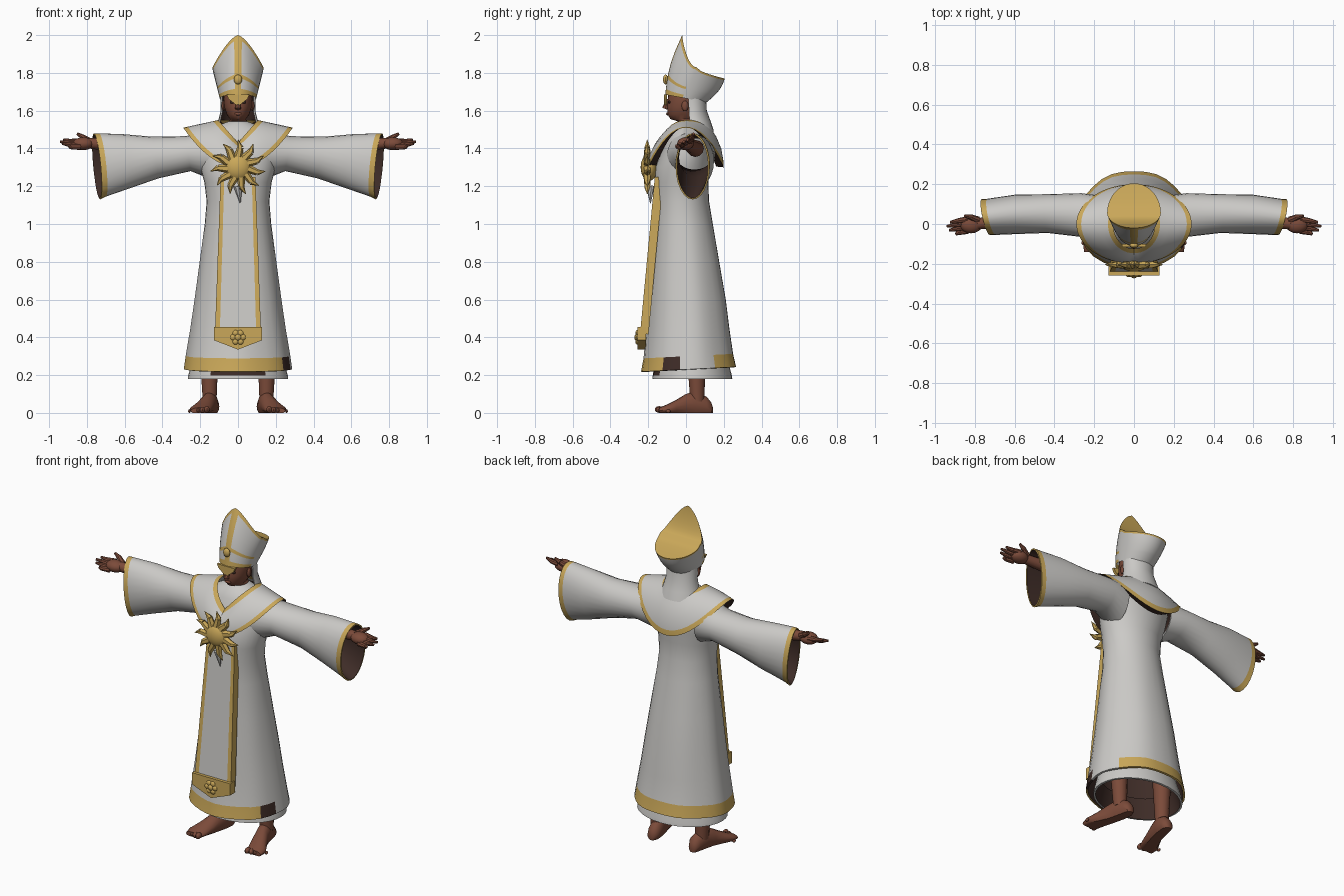
import bpy, bmesh
from math import sin, cos, pi, radians
from mathutils import Vector, Matrix

cube = bpy.data.objects.get("Cube")
if cube:
    bpy.data.objects.remove(cube, do_unlink=True)


def material(name, rgb):
    m = bpy.data.materials.new(name)
    m.use_nodes = True
    m.diffuse_color = (*rgb, 1)
    m.node_tree.nodes["Principled BSDF"].inputs["Base Color"].default_value = (*rgb, 1)
    return m


WHITE = material("white cloth", (0.6, 0.59, 0.57))
GOLD = material("gold trim", (0.59, 0.39, 0.10))
DARK = material("dark lining", (0.048, 0.025, 0.02))
SKIN = material("brown skin", (0.2, 0.07, 0.042))
CLOTH = [WHITE, GOLD, DARK]


def finish(name, bm, mats, thick=0, lining=0, mirror=False, angle=40):
    mesh = bpy.data.meshes.new(name)
    bm.to_mesh(mesh)
    bm.free()
    obj = bpy.data.objects.new(name, mesh)
    bpy.context.collection.objects.link(obj)
    for m in mats:
        mesh.materials.append(m)
    if thick:
        s = obj.modifiers.new("thickness", 'SOLIDIFY')
        s.thickness, s.material_offset = thick, lining
    if mirror:
        obj.modifiers.new("mirror", 'MIRROR').use_mirror_merge = False
    bpy.ops.object.select_all(action='DESELECT')
    obj.select_set(True)
    bpy.context.view_layer.objects.active = obj
    bpy.ops.object.convert(target='MESH')
    bpy.ops.object.shade_smooth_by_angle(angle=radians(angle))
    return obj


def loft(name, rings, mats=CLOTH, rule=lambda r, c: 0, closed=True, cap=False, **kw):
    """Skin a list of point rings; rule gives each face its material slot."""
    bm = bmesh.new()
    vs = [[bm.verts.new(p) for p in ring] for ring in rings]
    n = len(vs[0])
    for r in range(len(vs) - 1):
        for c in range(n if closed else n - 1):
            d = (c + 1) % n
            f = bm.faces.new((vs[r][c], vs[r][d], vs[r + 1][d], vs[r + 1][c]))
            f.material_index = rule(r, c)
    if cap:
        bm.faces.new(vs[0][::-1])
        bm.faces.new(vs[-1])
    return finish(name, bm, mats, **kw)


def angles(n):
    return [2 * pi * i / n for i in range(n)]


def oval(z, hx, front, back, n=32, ripple=0, tilt=0):
    """Horizontal ring, starting at the front; tilt raises the back."""
    ring = []
    for a in angles(n):
        k = 1 + ripple * cos(7 * a)
        y = (front + back) / 2 - (back - front) / 2 * cos(a) * k
        ring.append((hx * sin(a) * k, y, z + tilt * y))
    return ring


def cones(bm, parts, sides=10):
    for p, q, r0, r1 in parts:
        p, q = Vector(p), Vector(q)
        rot = (q - p).to_track_quat('Z', 'Y').to_matrix().to_4x4()
        bmesh.ops.create_cone(bm, cap_ends=True, segments=sides, radius1=r0, radius2=r1,
                              depth=(q - p).length,
                              matrix=Matrix.Translation((p + q) / 2) @ rot)


def ball(bm, at, size, seg=16):
    bmesh.ops.create_uvsphere(bm, u_segments=seg, v_segments=seg // 2 + 2, radius=1,
                              matrix=Matrix.Translation(at) @ Matrix.Diagonal((*size, 1)))


def prism(name, pts, y0, y1, mat):
    loft(name, [[(x, y, z) for x, z in pts] for y in (y1, y0)], [mat], cap=True)


# Robe with a gold hem that breaks off on the left side, and the under-robe
def hem_rule(r, c):
    if r > 0 or c in (7, 8, 9, 10):
        return 0
    return 2 if c in (5, 6) else 1


robe = [(.23, .287, -.235, .268), (.3, .277, -.222, .252), (.45, .252, -.207, .232),
        (.6, .23, -.195, .213), (.8, .203, -.18, .178), (1.0, .176, -.165, .142),
        (1.12, .166, -.163, .122), (1.22, .178, -.165, .118), (1.3, .2, -.163, .13),
        (1.4, .215, -.122, .13), (1.48, .19, -.095, .12), (1.53, .085, -.06, .08),
        (1.545, .045, -.03, .065)]
loft("robe", [oval(*r, ripple=.012 if r[0] < .9 else 0, tilt=.05 if r[0] < .4 else 0)
              for r in robe], rule=hem_rule, thick=.012, lining=2)
loft("under_robe", [oval(.18, .266, -.178, .245), oval(.198, .264, -.176, .243),
                    oval(.3, .235, -.16, .215)],
     rule=lambda r, c: 2 if r and (c < 3 or c > 28) else 0, thick=.012, lining=2)

# Sleeves: x and z at the top and bottom edge, then front and back y, then cuff slant
sleeve = [(.15, .15, 1.49, 1.24, -.1, .14, 0), (.28, .25, 1.465, 1.28, -.065, .155, 0),
          (.45, .42, 1.462, 1.242, -.045, .15, 0), (.6, .57, 1.475, 1.19, -.05, .148, .01),
          (.735, .7, 1.48, 1.145, -.055, .127, .02), (.763, .73, 1.48, 1.13, -.055, .125, .02)]
rings = []
for xt, xb, zt, zb, yf, yb, slant in sleeve:
    rings.append([((xt + xb) / 2 + (xt - xb) / 2 * sin(a) + slant * cos(a),
                   (yf + yb) / 2 + (yb - yf) / 2 * cos(a),
                   (zt + zb) / 2 + (zt - zb) / 2 * sin(a)) for a in angles(24)])
loft("sleeves", rings, rule=lambda r, c: int(r == 4), thick=.008, lining=2, mirror=True)

# Shoulder cape with gold borders, a V neck and a dark turned-in underside
rings = []
for t in (0, .13, .4, .65, .86, 1):
    ring = []
    for a in angles(48):
        s, k = abs(sin(a)), cos(a)
        outer = Vector((.29 * sin(a), -.2 * k, 1.3 + .21 * s ** 2))
        inner = Vector((.105 * sin(a), -.125 * k if k > 0 else -.1 * k,
                        1.43 + .12 * s if k > 0 else 1.55))
        p = outer.lerp(inner, t)
        p.y -= .028 * k * sin(pi * t)
        ring.append(p)
    rings.append(ring)
under = [(p.x * .86, p.y * .8, p.z + .004) for p in rings[0]]
loft("shoulder_cape", [under] + rings, rule=lambda r, c: 2 if r == 0 else int(r in (1, 5)))

# Long front panel with gold borders and a pointed gold end
rings = []
for i in range(8):
    z = .42 + .83 * i / 7
    w = .122 - .03 * i / 7
    y = -.165 - .08 * (1.25 - z) / .85
    rings.append([(w * k, y, z) for k in (-1, -.79, 0, .79, 1)])
loft("front_panel", rings, rule=lambda r, c: int(c in (0, 3)), closed=False, thick=.045)
end = [(-.128, .455), (-.128, .385), (0, .335), (.128, .385), (.128, .455)]
prism("panel_end", end, -.258, -.212, GOLD)
bm = bmesh.new()
for a in angles(6):
    ball(bm, (.026 * cos(a), -.258, .4 + .026 * sin(a)), (.016, .01, .016), 10)
ball(bm, (0, -.262, .4), (.017, .012, .017), 10)
finish("panel_rosette", bm, [GOLD])

# Sun badge with a cloth tassel under it
bm = bmesh.new()
ball(bm, (0, -.195, 1.3), (.072, .045, .072), 24)
for a in angles(11):
    d = Vector((sin(a), 0, cos(a)))
    bend = Vector((d.z, 0, -d.x)) * .012
    c = Vector((0, -.205, 1.3))
    cones(bm, [(c + d * .055, c + d * .105 + bend, .022, .017),
               (c + d * .104 + bend, c + d * .148, .017, .001)], 6)
finish("sun_badge", bm, [GOLD])
bm = bmesh.new()
cones(bm, [((0, -.19, 1.2), (.012, -.188, 1.11), .024, .002)], 8)
finish("badge_tassel", bm, [WHITE])

# Head, ears, nose and eyes
head = [(1.47, .055, -.03, .07), (1.54, .05, -.03, .07), (1.555, .042, -.082, .07),
        (1.58, .06, -.098, .08), (1.62, .073, -.1, .09), (1.66, .077, -.097, .095),
        (1.71, .075, -.09, .095)]
loft("head", [oval(*r, n=24) for r in head], [SKIN], cap=True)
bm = bmesh.new()
cones(bm, [((0, -.112, 1.61), (0, -.092, 1.66), .016, .008)], 8)
for s in (-1, 1):
    ball(bm, (s * .077, -.005, 1.625), (.01, .018, .028), 10)
ball(bm, (0, -.098, 1.583), (.022, .007, .008), 10)
finish("nose_ears_mouth", bm, [SKIN])
bm = bmesh.new()
ball(bm, (.03, -.088, 1.645), (.014, .008, .008), 10)
finish("eyes", bm, [DARK], mirror=True)

# Cloth hanging from the hat over the back of the neck
rings = []
for z, hx, hy, mid in ((1.49, .125, .11, .038), (1.54, .106, .09, .042),
                       (1.6, .092, .075, .035), (1.69, .094, .075, .03)):
    rings.append([(hx * sin(a), mid - hy * cos(a), z)
                  for a in (radians(75 + 210 * i / 16) for i in range(17))])
loft("neck_cloth", rings, closed=False, thick=.008, lining=2)

# Tall hat: wall from brow to a rim that peaks at the front, hollowed gold top
COLS = 40


def hat_point(a, t):
    s, k = abs(sin(a)), cos(a)
    base = Vector((.097 * sin(a), -.11 * k, 1.665 + .02 * k))
    if k > 0:
        rim = Vector((.135 * sin(a), .055 - .075 * k, 1.83 + .17 * (1 - s ** 1.5)))
    else:
        rim = Vector((.135 * sin(a), .055 - .15 * k, 1.83 - .06 * (-k) ** .6))
    p = base.lerp(rim, t)
    p.y -= .018 * k * sin(pi * t)
    return p


def hat_rule(r, c):
    d = min(c, COLS - 1 - c)
    return int(r == 6 or d == 0 or (r in (0, 2) and d < 9))


rows = (0, .1, .28, .35, .55, .75, .93, 1)
rings = [[hat_point(a, t) for a in angles(COLS)] for t in rows]
loft("hat_wall", rings, rule=hat_rule)
rim = rings[-1]
strips = []
for i in range(1, COLS // 2):
    left, right = rim[i], rim[COLS - i]
    strips.append([right.lerp(left, j / 4) for j in range(5)])
tip, back = [rim[0]] * 5, [rim[COLS // 2]] * 5
loft("hat_top", [back] + strips[::-1] + [tip], [GOLD], closed=False)
prism("brow_plate", [(-.06, 1.685), (-.05, 1.662), (0, 1.622), (.05, 1.662), (.06, 1.685)],
      -.116, -.1, GOLD)
bm = bmesh.new()
ball(bm, (0, -.108, 1.765), (.022, .014, .026), 12)
finish("hat_jewel", bm, [GOLD])

# Arms and open hands, palms tilted forward
bm = bmesh.new()
cones(bm, [((.4, .05, 1.4), (.79, .0, 1.428), .045, .028)], 12)
ball(bm, (.82, -.003, 1.425), (.056, .044, .034))
for y0, y1, x, z in ((-.034, -.052, .895, 1.408), (-.014, -.032, .93, 1.418),
                     (.006, -.012, .942, 1.428), (.024, .008, .925, 1.438)):
    mid = Vector((.885, (y0 + y1) / 2, z))
    cones(bm, [((.835, y0, z), mid, .016, .013), (mid, (x, y1, z + .008), .013, .007)], 8)
cones(bm, [((.785, .02, 1.438), (.82, .035, 1.46), .018, .014),
           ((.82, .035, 1.46), (.852, .04, 1.478), .014, .007)], 8)
finish("arms_and_hands", bm, [SKIN], mirror=True)

# Legs and bare feet
bm = bmesh.new()
cones(bm, [((.15, .06, .06), (.155, .05, .5), .037, .06)], 14)
for i in range(5):
    r = .018 - .0022 * i
    ball(bm, (.165 + .023 * i, -.142 + .003 * i * i, r), (r * .85, r * 1.3, r), 10)
finish("legs_and_toes", bm, [SKIN], mirror=True)
foot = [(.142, .137, .01, .03), (.134, .138, .026, .055), (.11, .137, .038, .085),
        (.05, .147, .042, .115), (0, .16, .043, .1), (-.05, .178, .05, .07),
        (-.1, .198, .058, .045), (-.14, .203, .048, .028)]
loft("feet", [[(cx + w * cos(a), y, max(0, h * (.4 + .6 * sin(a)))) for a in angles(16)]
              for y, cx, w, h in foot], [SKIN], cap=True, mirror=True)
